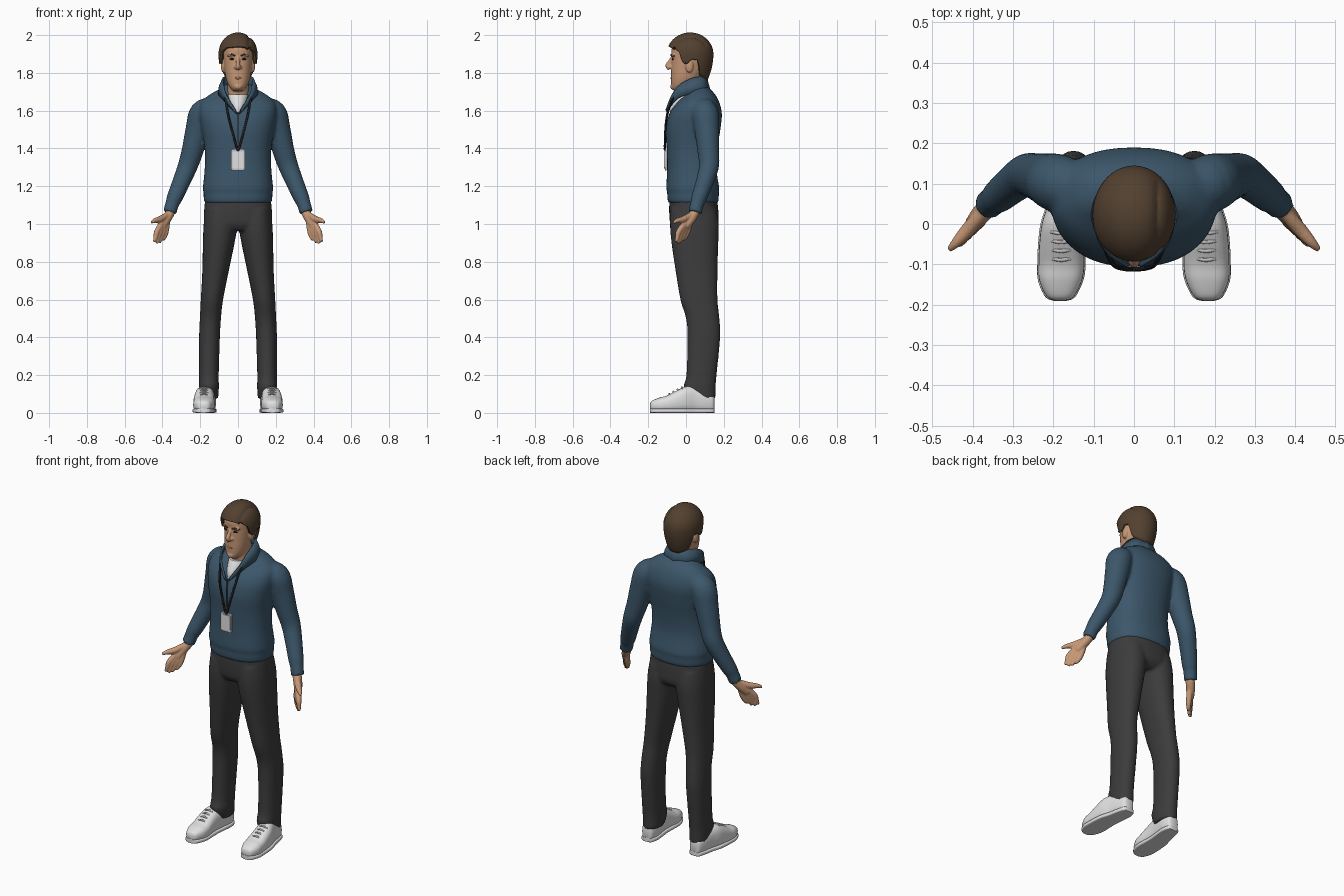
import bpy, bmesh, math
from mathutils import Vector, Matrix

if "Cube" in bpy.data.objects:
    bpy.data.objects.remove(bpy.data.objects["Cube"])


def material(name, rgb):
    m = bpy.data.materials.new(name)
    m.diffuse_color = (*rgb, 1)
    m.use_nodes = True
    m.node_tree.nodes["Principled BSDF"].inputs["Base Color"].default_value = m.diffuse_color
    return m


NAVY = material("navy_knit", (0.045, 0.095, 0.145))
DARK = material("charcoal_cloth", (0.045, 0.045, 0.046))
SKIN = material("skin", (0.56, 0.31, 0.18))
HAIR = material("brown_hair", (0.085, 0.052, 0.029))
WHITE = material("white", (0.75, 0.75, 0.75))
GREY = material("light_grey", (0.55, 0.55, 0.55))
BLACK = material("black", (0.015, 0.015, 0.018))
LIPS = material("lips", (0.40, 0.17, 0.11))


def curve(pts, sub):
    """Catmull-Rom through tuples of any length."""
    out = []
    for i in range(len(pts) - 1):
        a, b, c, d = (pts[max(0, min(len(pts) - 1, j))] for j in range(i - 1, i + 3))
        for k in range(sub):
            t = k / sub
            out.append([0.5 * (2 * q + (r - p) * t + (2 * p - 5 * q + 4 * r - s) * t * t
                               + (3 * q - p - 3 * r + s) * t ** 3)
                        for p, q, r, s in zip(a, b, c, d)])
    return out + [list(pts[-1])]


def loft(bm, pts, axis=None, p=2.0, seg=28, sub=5):
    """Closed skin over rings (x, y, z, r1, r2); rings face axis, or follow the path."""
    rows = curve(pts, sub)
    prev = None
    for i, r in enumerate(rows):
        if axis:
            u, v = Vector((1, 0, 0)), Vector((0, 1, 0) if axis == "z" else (0, 0, 1))
        else:
            t = Vector(rows[min(i + 1, len(rows) - 1)][:3]) - Vector(rows[max(i - 1, 0)][:3])
            u = t.cross(Vector((0.3, 1, 0.1))).normalized()
            v = t.cross(u).normalized()
        ring = []
        for k in range(seg):
            c, s = math.cos(2 * math.pi * k / seg), math.sin(2 * math.pi * k / seg)
            a = math.copysign(abs(c) ** (2 / p), c) * max(r[3], 0.002)
            b = math.copysign(abs(s) ** (2 / p), s) * max(r[-1], 0.002)
            ring.append(bm.verts.new(Vector(r[:3]) + u * a + v * b))
        if prev:
            for k in range(seg):
                bm.faces.new((prev[k], prev[(k + 1) % seg], ring[(k + 1) % seg], ring[k]))
        else:
            bm.faces.new(ring[::-1])
        prev = ring
    bm.faces.new(prev)


def ball(bm, loc, size):
    bmesh.ops.create_uvsphere(bm, u_segments=20, v_segments=12, radius=1,
                              matrix=Matrix.Translation(loc) @ Matrix.Diagonal((*size, 1)))


def sec(z, rx, front, back, cx=0):
    return (cx, (front + back) / 2, z, rx, (back - front) / 2)


def flip(pts, s):
    return [(q[0] * s, *q[1:]) for q in pts]


def finish(bm, name, mat, voxel=0, relax=3):
    bmesh.ops.recalc_face_normals(bm, faces=bm.faces)
    me = bpy.data.meshes.new(name)
    bm.to_mesh(me)
    bm.free()
    ob = bpy.data.objects.new(name, me)
    bpy.context.collection.objects.link(ob)
    me.materials.append(mat)
    if voxel:
        m = ob.modifiers.new("merge", "REMESH")
        m.mode, m.voxel_size, m.use_smooth_shade = "VOXEL", voxel, True
        m = ob.modifiers.new("relax", "SMOOTH")
        m.factor, m.iterations = 0.5, relax
    else:
        bpy.context.view_layer.objects.active = ob
        ob.select_set(True)
        bpy.ops.object.shade_smooth_by_angle(angle=math.radians(45))
        ob.select_set(False)
    return ob


# sweater: torso with ribbed hem, sleeves with cuffs
bm = bmesh.new()
loft(bm, [sec(1.11, .176, -.092, .168), sec(1.13, .181, -.098, .173), sec(1.17, .183, -.10, .174),
          sec(1.19, .186, -.104, .176), sec(1.3, .176, -.100, .160), sec(1.4, .177, -.102, .166),
          sec(1.5, .192, -.106, .182), sec(1.58, .205, -.090, .190), sec(1.64, .198, -.050, .178),
          sec(1.685, .15, -.005, .155), sec(1.72, .088, .02, .122), sec(1.74, .07, .025, .10)],
     "z", 2.3, 40)
ARM = [(.13, .085, 1.61, .06), (.185, .1, 1.585, .072), (.212, .11, 1.5, .066), (.24, .118, 1.39, .058),
       (.265, .122, 1.31, .053), (.295, .103, 1.235, .048), (.335, .07, 1.14, .042),
       (.347, .06, 1.11, .037), (.362, .047, 1.06, .036)]
for s in (1, -1):
    loft(bm, flip(ARM, s))
finish(bm, "sweater", NAVY, 0.009, 4)

# stand-up collar, open at the front
bm = bmesh.new()
LOW = [(0, .128, 1.695), (.075, .1, 1.695), (.102, .03, 1.69), (.082, -.04, 1.665),
       (.04, -.082, 1.62), (.004, -.103, 1.585)]
TOP = [(0, .105, 1.78), (.055, .085, 1.78), (.078, .03, 1.77), (.078, -.035, 1.735),
       (.062, -.072, 1.685), (.014, -.104, 1.605)]
for s in (1, -1):
    lo, hi = curve(flip(LOW, s), 6), curve(flip(TOP, s), 6)
    mid = [[(a + b) / 2 + (0.006 * s if i == 0 else 0) * (j > 3) for i, (a, b) in enumerate(zip(p, q))]
           for j, (p, q) in enumerate(zip(lo, hi))]
    rows = [[bm.verts.new(q) for q in line] for line in (lo, mid, hi)]
    for a, b in zip(rows, rows[1:]):
        for i in range(len(a) - 1):
            bm.faces.new((a[i], a[i + 1], b[i + 1], b[i]))
bmesh.ops.remove_doubles(bm, verts=bm.verts, dist=0.0005)
collar = finish(bm, "collar", NAVY)
m = collar.modifiers.new("thickness", "SOLIDIFY")
m.thickness, m.offset = 0.01, 0

# undershirt in the neck opening
bm = bmesh.new()
loft(bm, [sec(1.58, .03, -.085, .03), sec(1.62, .043, -.083, .06), sec(1.655, .052, -.066, .08),
          sec(1.685, .057, -.046, .088)], "z")
finish(bm, "undershirt", WHITE)

# trousers: hips and two legs
bm = bmesh.new()
loft(bm, [sec(.965, .13, -.06, .14), sec(1.0, .176, -.083, .17), sec(1.06, .18, -.089, .172),
          sec(1.13, .174, -.088, .165)], "z", 2.4, 40)
LEG = [sec(.075, .049, .015, .156, .154), sec(.14, .053, -.012, .157, .154), sec(.2, .052, .002, .162, .154),
       sec(.4, .055, .008, .181, .151), sec(.5, .056, .0, .177, .146), sec(.6, .059, -.03, .167, .138),
       sec(.75, .07, -.055, .167, .119), sec(.9, .084, -.077, .171, .102), sec(1.0, .09, -.085, .173, .092),
       sec(1.08, .085, -.08, .16, .088)]
for s in (1, -1):
    loft(bm, flip(LEG, s), "z", 2.2)
finish(bm, "trousers", DARK, 0.009, 3)

# shoes with soles and laces
SHOE = [(.183, -.19, .035, .012, .012), (.183, -.18, .038, .034, .026), (.182, -.14, .042, .053, .039),
        (.18, -.1, .046, .057, .046), (.18, -.05, .059, .055, .059), (.177, 0, .07, .052, .07),
        (.167, .05, .07, .047, .07), (.16, .1, .06, .044, .06), (.158, .14, .052, .034, .048),
        (.158, .15, .05, .02, .035)]
for s, side in ((1, "left"), (-1, "right")):
    bm = bmesh.new()
    loft(bm, flip(SHOE, s), "y", 2.6)
    finish(bm, side + "_shoe", WHITE)
    bm = bmesh.new()
    loft(bm, [(x * s, y * 1.005, .012, r + .003, .012) for x, y, z, r, h in SHOE], "y", 5)
    finish(bm, side + "_sole", WHITE)
    bm = bmesh.new()
    for i in range(4):
        y, z = -.085 + .022 * i, .098 + .0115 * i
        loft(bm, flip([(.152, y, z - .008, .004), (.18, y - .004, z + .003, .005), (.208, y, z - .008, .004)], s), seg=8)
    finish(bm, side + "_laces", GREY)

    # hand: fingers overlap into a palm, thumb points outward
    bm = bmesh.new()
    loft(bm, flip([(.345, .06, 1.1, .025), (.362, .043, 1.055, .025), (.382, .022, 1.02, .024),
                   (.402, -.004, .985, .02)], s))
    for k in range(4):
        t = k / 3
        tip = .012 if k in (1, 2) else 0
        loft(bm, flip([(.37, .035, 1.05, .016), (.425 - .043 * t, -.033 + .04 * t, .968 - .008 * t, .0155),
                       (.436 - .043 * t, -.046 + .038 * t, .93 - .004 * t, .0115),
                       (.444 - .045 * t, -.052 + .032 * t, .905 + .012 * t - tip, .007)], s), seg=14)
    loft(bm, flip([(.372, .03, 1.05, .016), (.41, -.012, 1.025, .018), (.44, -.045, 1.018, .013),
                   (.459, -.064, 1.008, .007)], s), seg=14)
    finish(bm, side + "_hand", SKIN, 0.0045, 2)

# head: neck, skull, nose, brow, ears
bm = bmesh.new()
loft(bm, [sec(1.63, .06, -.03, .09), sec(1.7, .056, -.032, .086), sec(1.76, .056, -.035, .088),
          sec(1.8, .056, -.03, .09)], "z")
loft(bm, [sec(1.703, .022, -.06, -.015), sec(1.716, .037, -.074, .02), sec(1.74, .053, -.078, .045),
          sec(1.78, .066, -.079, .08), sec(1.83, .073, -.078, .105), sec(1.88, .077, -.076, .116),
          sec(1.93, .074, -.076, .115), sec(1.97, .05, -.045, .085)], "z", 2.2, 36)
loft(bm, [(0, -.072, 1.885, .008), (0, -.086, 1.86, .01), (0, -.097, 1.838, .013), (0, -.085, 1.822, .013)], seg=14)
for s in (1, -1):
    ball(bm, (s * .08, .018, 1.835), (.01, .021, .034))
    ball(bm, (s * .032, -.068, 1.893), (.026, .01, .008))
    ball(bm, (s * .013, -.082, 1.83), (.008, .01, .008))
ball(bm, (0, -.074, 1.727), (.02, .009, .014))
finish(bm, "head", SKIN, 0.005, 3)

# eyes, eyebrows and mouth
bm = bmesh.new()
for s in (1, -1):
    ball(bm, (s * .031, -.0695, 1.873), (.013, .006, .005))
finish(bm, "eyes", BLACK)
bm = bmesh.new()
for s in (1, -1):
    loft(bm, flip([(.014, -.078, 1.89, .003), (.034, -.076, 1.897, .005), (.055, -.062, 1.89, .003)], s), seg=10)
finish(bm, "eyebrows", HAIR)
bm = bmesh.new()
loft(bm, [(-.027, -.07, 1.781, .002), (0, -.077, 1.771, .006), (.027, -.07, 1.781, .002)], seg=10)
finish(bm, "mouth", LIPS)

# hair cap: bottom edge follows a hairline given by angle from the front
LINE = [(0, 1.935), (40, 1.93), (60, 1.91), (72, 1.85), (84, 1.85), (92, 1.872),
        (110, 1.868), (122, 1.79), (150, 1.768), (180, 1.762)]


def hairline(deg):
    for (a, z0), (b, z1) in zip(LINE, LINE[1:]):
        if deg <= b:
            return z0 + (z1 - z0) * (deg - a) / (b - a)
    return LINE[-1][1]


bm = bmesh.new()
N, M, prev = 72, 22, None
for j in range(1, M + 1):
    ring = []
    for i in range(N):
        deg = i * 360 / N
        bottom = hairline(min(deg, 360 - deg))
        z = 2.0 - (2.0 - bottom) * (1 - math.cos(j / M * math.pi / 2))
        r = math.sqrt(max(0, 1 - ((z - 1.9) / .1) ** 2)) if z > 1.9 else 1 - .3 * ((1.9 - z) / .14) ** 2
        x, y = .089 * r * math.sin(math.radians(deg)), .022 - .109 * r * math.cos(math.radians(deg))
        if z > 1.93 and y < .1:  # side parting
            z -= .009 * math.exp(-((x - .05) / .009) ** 2)
        ring.append(bm.verts.new((x, y, z)))
    if prev:
        for k in range(N):
            bm.faces.new((prev[k], prev[(k + 1) % N], ring[(k + 1) % N], ring[k]))
    else:
        bm.faces.new(ring)
    prev = ring
hair = finish(bm, "hair", HAIR)
m = hair.modifiers.new("thickness", "SOLIDIFY")
m.thickness, m.offset = 0.014, -1

# lanyard, zip and badge
bm = bmesh.new()
for s in (1, -1):
    loft(bm, flip([(.075, -.05, 1.69, .006), (.064, -.078, 1.645, .006), (.048, -.103, 1.56, .006),
                   (.022, -.111, 1.46, .006), (.004, -.112, 1.395, .006)], s), seg=8)
ball(bm, (0, -.112, 1.4), (.01, .006, .014))
finish(bm, "lanyard", BLACK)
bm = bmesh.new()
loft(bm, [(0, -.1, 1.59, .004), (0, -.107, 1.52, .004), (0, -.105, 1.43, .004)], seg=8)
finish(bm, "zip", DARK)
for name, mat, y, w, h in (("badge_holder", GREY, -.108, .072, .112), ("badge_card", WHITE, -.112, .058, .09)):
    bm = bmesh.new()
    bmesh.ops.create_cube(bm, size=1, matrix=Matrix.Translation((0, y, 1.34)) @ Matrix.Diagonal((w, .008, h, 1)))
    bmesh.ops.bevel(bm, geom=[e for e in bm.edges if abs(e.verts[0].co.y - e.verts[1].co.y) > .005],
                    offset=.008, segments=3, affect="EDGES", profile=.5)
    finish(bm, name, mat)
